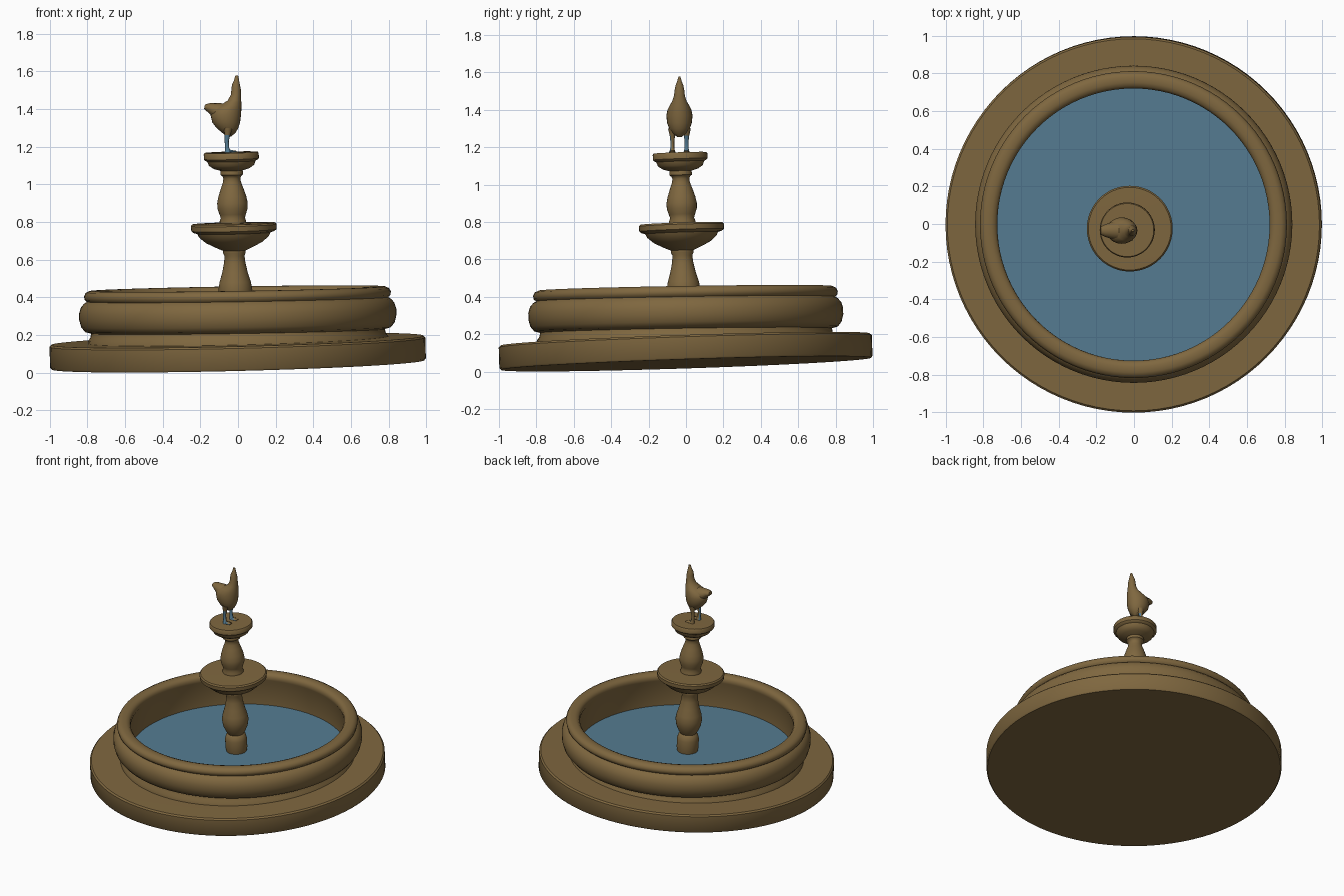
import bpy, bmesh, math
from mathutils import Matrix, Vector


def material(name, rgb):
    m = bpy.data.materials.new(name)
    m.diffuse_color = (*rgb, 1)
    return m


stone = material("brown stone", (0.212, 0.136, 0.05))
water = material("blue water", (0.09, 0.2, 0.285))


def lean(ax, ay):
    return (Matrix.Translation((0, 0, 0.042)) @ Matrix.Rotation(-ax, 4, 'Y')
            @ Matrix.Rotation(ay, 4, 'X'))


# The whole fountain leans slightly; the pool wall leans less than the plinth
TILT = lean(0.025, 0.033)
WALL_TILT = Matrix.Translation((0.003, 0.003, 0)) @ lean(0.016, 0.016)


def loft(name, rings, mats, n=32, matrix=Matrix(), angle=40, rule=None):
    """Join rings of points; each ring is (centre, u vector, v vector)."""
    bm = bmesh.new()
    loops = []
    for c, u, v in rings:
        c, u, v = Vector(c), Vector(u), Vector(v)
        loops.append([bm.verts.new(c + u * math.cos(2 * math.pi * i / n)
                                   + v * math.sin(2 * math.pi * i / n)) for i in range(n)])
    for a, b in zip(loops, loops[1:]):
        for i in range(n):
            j = (i + 1) % n
            bm.faces.new((a[i], a[j], b[j], b[i]))
    bm.faces.new(loops[0][::-1])
    bm.faces.new(loops[-1])
    bmesh.ops.recalc_face_normals(bm, faces=bm.faces)
    bm.normal_update()
    if rule:
        for f in bm.faces:
            f.material_index = int(rule(f))
    bm.transform(matrix)
    me = bpy.data.meshes.new(name)
    bm.to_mesh(me)
    bm.free()
    for m in mats:
        me.materials.append(m)
    ob = bpy.data.objects.new(name, me)
    bpy.context.collection.objects.link(ob)
    bpy.ops.object.select_all(action='DESELECT')
    ob.select_set(True)
    bpy.context.view_layer.objects.active = ob
    bpy.ops.object.shade_smooth_by_angle(angle=math.radians(angle))
    return ob


def lathe(name, profile, mats, n=64, x=0.0, matrix=TILT, rule=None):
    rings = [((x, 0, z), (r, 0, 0), (0, r, 0)) for r, z in profile]
    return loft(name, rings, mats, n, matrix, rule=rule)


# Round plinth
lathe("plinth", [(0.99, 0), (0.998, 0.01), (0.998, 0.12), (0.988, 0.13),
                 (0.7, 0.132)], [stone], 96)

# Moulded pool wall, closed by the water surface
lathe("pool_wall", [
    (0.80, 0.11), (0.797, 0.14), (0.785, 0.155), (0.78, 0.178), (0.812, 0.187),
    (0.832, 0.212), (0.842, 0.25), (0.842, 0.285), (0.832, 0.318),
    (0.814, 0.338), (0.80, 0.347), (0.812, 0.358), (0.815, 0.376),
    (0.806, 0.394), (0.785, 0.404), (0.755, 0.404), (0.735, 0.397),
    (0.723, 0.38), (0.723, 0.355), (0.732, 0.335), (0.732, 0.165)],
      [stone, water], 96, 0, WALL_TILT,
      lambda f: f.normal.z > 0.9 and len(f.verts) > 4)

# Lower baluster and wide bowl
lathe("lower_tier", [
    (0.066, 0.15), (0.074, 0.19), (0.074, 0.255), (0.066, 0.285), (0.055, 0.297),
    (0.066, 0.315), (0.083, 0.355), (0.09, 0.4), (0.083, 0.44),
    (0.068, 0.49), (0.057, 0.54), (0.053, 0.58), (0.06, 0.595),
    (0.06, 0.607), (0.1, 0.625), (0.15, 0.65), (0.185, 0.68),
    (0.195, 0.7), (0.215, 0.706), (0.226, 0.715), (0.228, 0.742),
    (0.22, 0.751), (0.1, 0.753)], [stone], 48, -0.004)

# Upper baluster and small bowl
lathe("upper_tier", [
    (0.07, 0.745), (0.07, 0.765), (0.064, 0.78), (0.07, 0.8),
    (0.08, 0.83), (0.081, 0.86), (0.074, 0.895), (0.059, 0.94),
    (0.048, 0.97), (0.045, 0.99), (0.05, 1.003), (0.06, 1.01), (0.06, 1.023),
    (0.058, 1.032), (0.095, 1.043), (0.12, 1.06), (0.128, 1.082), (0.14, 1.088),
    (0.146, 1.095), (0.146, 1.122), (0.141, 1.129), (0.05, 1.13)],
      [stone], 48, -0.008, TILT @ Matrix.Translation((0, 0.005, 0)))

# Bird: body and upright neck as level slices (height, left, right, half width)
Y = -0.035
slices = [(1.255, -0.06, -0.035, 0.012), (1.275, -0.085, -0.012, 0.038),
          (1.30, -0.115, 0.002, 0.055), (1.33, -0.137, 0.011, 0.066),
          (1.37, -0.146, 0.016, 0.07), (1.40, -0.135, 0.018, 0.064),
          (1.42, -0.095, 0.018, 0.054), (1.445, -0.055, 0.017, 0.039),
          (1.475, -0.038, 0.016, 0.029), (1.505, -0.035, 0.015, 0.026),
          (1.53, -0.032, 0.01, 0.021), (1.55, -0.022, 0.006, 0.013),
          (1.578, -0.014, 0.001, 0.005)]
loft("bird_body", [(((a + b) / 2, Y, z), ((b - a) / 2, 0, 0), (0, w, 0))
                   for z, a, b, w in slices], [stone], 24)

# Tail pointing back and up
tail = [(-0.075, 1.375, 0.055, 0.055), (-0.115, 1.388, 0.046, 0.043),
        (-0.155, 1.407, 0.032, 0.024), (-0.178, 1.412, 0.02, 0.012)]
loft("bird_tail", [((x, Y, z), (0, w, 0), (0.2 * h, 0, h))
                   for x, z, w, h in tail], [stone], 16)

# Legs and feet; each leg is blue on one half, facing (bx, by)
for side, dy, bx, by in (("near", -0.038, -0.7, -0.7), ("far", 0.038, 0.7, -0.7)):
    y = Y + dy
    leg = [(1.165, -0.052, 0.02), (1.18, -0.054, 0.015), (1.195, -0.058, 0.011),
           (1.23, -0.06, 0.011), (1.262, -0.056, 0.015), (1.30, -0.052, 0.024)]
    loft(side + "_leg", [((x, y, z), (r, 0, 0), (0, r * 0.95, 0))
                         for z, x, r in leg], [stone, water], 12,
         rule=lambda f: f.normal.x * bx + f.normal.y * by > -0.2
         and f.calc_center_median().z < 1.27)
    toes = [(-0.06, 0.012, 0.012), (-0.03, 0.018, 0.008), (-0.008, 0.014, 0.004)]
    loft(side + "_foot", [((x, y, 1.174), (0, w, 0), (0, 0, h))
                          for x, w, h in toes], [stone, water], 10,
         rule=lambda f: f.normal.y * by > 0.2)
